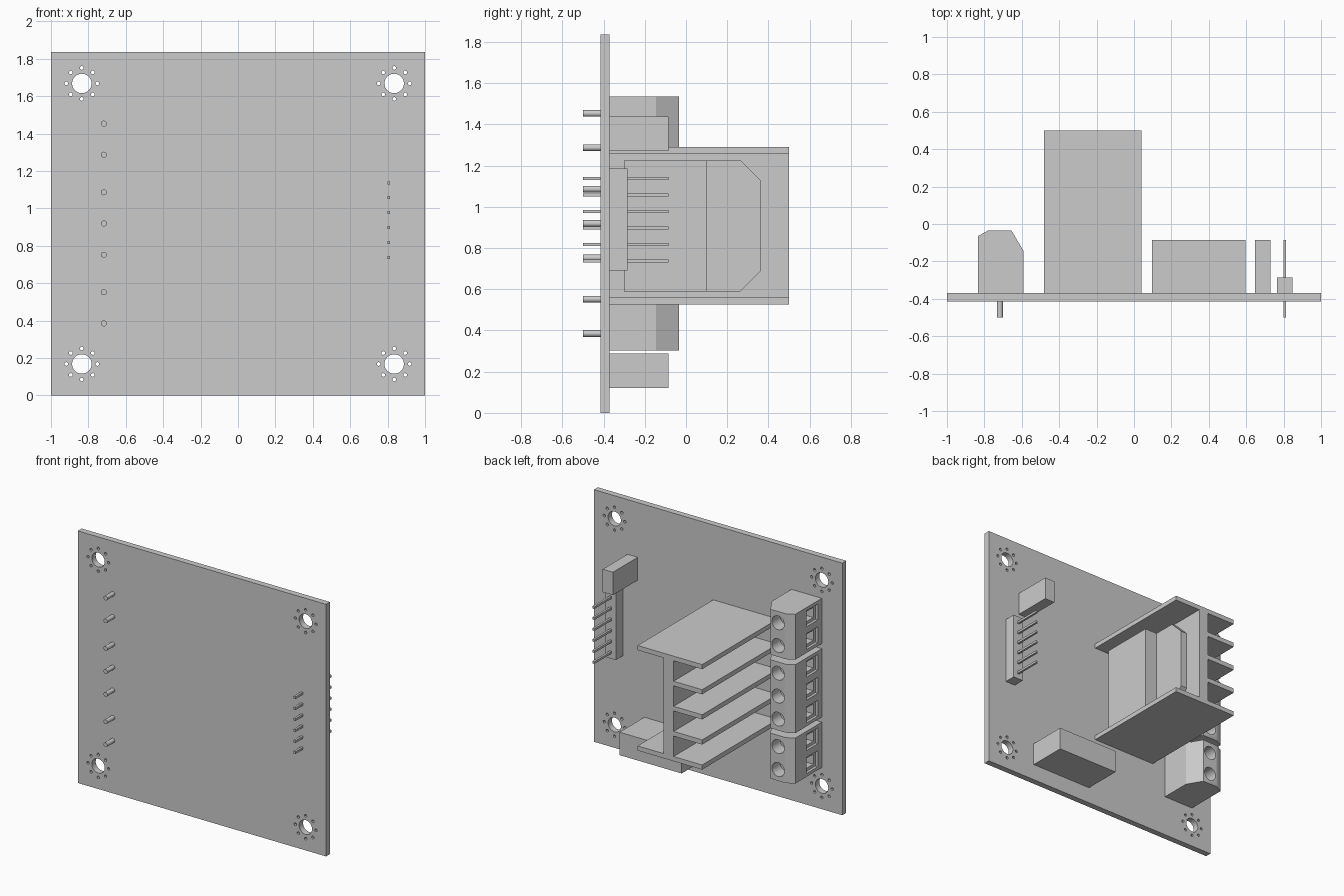
import bpy
import bmesh
import math
from mathutils import Matrix, Vector

if "Cube" in bpy.data.objects:
    bpy.data.objects.remove(bpy.data.objects["Cube"], do_unlink=True)

grey = bpy.data.materials.new("plain grey")
grey.use_nodes = True
grey.diffuse_color = (0.6, 0.6, 0.6, 1)
grey.node_tree.nodes["Principled BSDF"].inputs["Base Color"].default_value = (0.6, 0.6, 0.6, 1)


def finish(name, bm):
    bmesh.ops.recalc_face_normals(bm, faces=bm.faces)
    mesh = bpy.data.meshes.new(name)
    bm.to_mesh(mesh)
    bm.free()
    mesh.materials.append(grey)
    obj = bpy.data.objects.new(name, mesh)
    bpy.context.collection.objects.link(obj)
    return obj


def add_box(bm, lo, hi):
    lo, hi = Vector(lo), Vector(hi)
    size = Matrix.Diagonal((*(hi - lo), 1))
    bmesh.ops.create_cube(bm, size=1, matrix=Matrix.Translation((lo + hi) / 2) @ size)


def add_rod(bm, x, z, radius, y0, y1, sides=24):
    place = Matrix.Translation((x, (y0 + y1) / 2, z)) @ Matrix.Rotation(math.pi / 2, 4, "X")
    bmesh.ops.create_cone(bm, cap_ends=True, segments=sides, radius1=radius,
                          radius2=radius, depth=y1 - y0, matrix=place)


def box(name, lo, hi):
    bm = bmesh.new()
    add_box(bm, lo, hi)
    return finish(name, bm)


def prism(name, profile, axis, start, end):
    """Extrude a 2D profile along the given axis."""
    def point(p, t):
        co = list(p)
        co.insert(axis, t)
        return co
    bm = bmesh.new()
    face = bm.faces.new([bm.verts.new(point(p, start)) for p in profile])
    moved = bmesh.ops.extrude_face_region(bm, geom=[face])["geom"]
    shift = [0, 0, 0]
    shift[axis] = end - start
    bmesh.ops.translate(bm, vec=shift, verts=[v for v in moved if isinstance(v, bmesh.types.BMVert)])
    return finish(name, bm)


def cut(obj, bm):
    cutter = finish("cutter", bm)
    cutter.hide_render = True
    mod = obj.modifiers.new("cut", "BOOLEAN")
    mod.operation = "DIFFERENCE"
    mod.solver = "EXACT"
    mod.object = cutter
    bpy.context.view_layer.objects.active = obj
    bpy.ops.object.modifier_apply(modifier=mod.name)
    bpy.data.objects.remove(cutter, do_unlink=True)


def smooth(obj):
    bpy.ops.object.select_all(action="DESELECT")
    obj.select_set(True)
    bpy.context.view_layer.objects.active = obj
    bpy.ops.object.shade_smooth_by_angle(angle=math.radians(30))


BACK = -0.37   # board face that carries the parts
FRONT = -0.415
TIP = -0.5     # ends of the soldered pins

# Circuit board with ringed mounting holes
board = box("circuit_board", (-1, FRONT, 0), (1, BACK, 1.835))
holes = bmesh.new()
for x in (-0.835, 0.835):
    for z in (0.168, 1.668):
        add_rod(holes, x, z, 0.052, -0.5, -0.3, 32)
        for i in range(8):
            a = i * math.pi / 4
            add_rod(holes, x + 0.083 * math.cos(a), z + 0.083 * math.sin(a), 0.01, -0.5, -0.3, 12)
cut(board, holes)
smooth(board)

# Screw terminals: two, three and two ways
body = [(-0.835, BACK), (-0.835, -0.065), (-0.78, -0.035), (-0.655, -0.035),
        (-0.59, -0.145), (-0.59, BACK)]
terminals = {"lower": (0.385, 0.552), "middle": (0.752, 0.919, 1.086), "upper": (1.287, 1.453)}
for label, ways in terminals.items():
    block = prism(label + "_terminal", body, 2, ways[0] - 0.082, ways[-1] + 0.082)
    recess, wells, pins = bmesh.new(), bmesh.new(), bmesh.new()
    for z in ways:
        add_box(recess, (-0.9, -0.325, z - 0.058), (-0.815, -0.195, z + 0.058))
        add_box(wells, (-0.9, -0.3, z - 0.036), (-0.74, -0.22, z + 0.036))
        add_rod(wells, -0.717, z, 0.05, -0.13, 0.1)
        add_rod(pins, -0.717, z, 0.016, TIP, BACK)
    cut(block, recess)
    cut(block, wells)
    smooth(block)
    smooth(finish(label + "_terminal_pins", pins))

# Finned heat sink: wide end plates, short fins between them
WEB_BACK, WEB_FRONT, FIN_TIP = -0.25, -0.17, -0.48
low, high, thick, fins = 0.525, 1.29, 0.034, 5
pitch = (high - low - thick) / (fins - 1)
comb = [(0.04, high), (0.04, high - thick), (WEB_FRONT, high - thick),
        (WEB_FRONT, low + thick), (0.04, low + thick), (0.04, low)]
for i in range(fins):
    z = low + i * pitch
    if i:
        comb.append((WEB_BACK, z))
    comb += [(FIN_TIP, z), (FIN_TIP, z + thick)]
    if i < fins - 1:
        comb.append((WEB_BACK, z + thick))
prism("heat_sink", comb, 1, BACK, 0.5)

# Driver chip with its chamfered mounting tab
tab = [(-0.235, 0.59), (0.265, 0.59), (0.365, 0.69), (0.365, 1.125),
       (0.265, 1.225), (-0.235, 1.225)]
prism("chip_tab", tab, 0, WEB_FRONT, -0.12)
box("chip_body", (-0.12, -0.3, 0.59), (-0.02, 0.1, 1.225))

# Plain components
box("lower_component", (0.095, BACK, 0.12), (0.595, -0.085, 0.287))
box("upper_component", (0.648, BACK, 1.27), (0.73, -0.085, 1.437))

# Pin header
box("pin_header", (0.765, BACK, 0.69), (0.847, -0.285, 1.185))
pins = bmesh.new()
for i in range(6):
    z = 0.737 + i * 0.08
    add_box(pins, (0.798, TIP, z - 0.008), (0.814, -0.085, z + 0.008))
finish("header_pins", pins)
